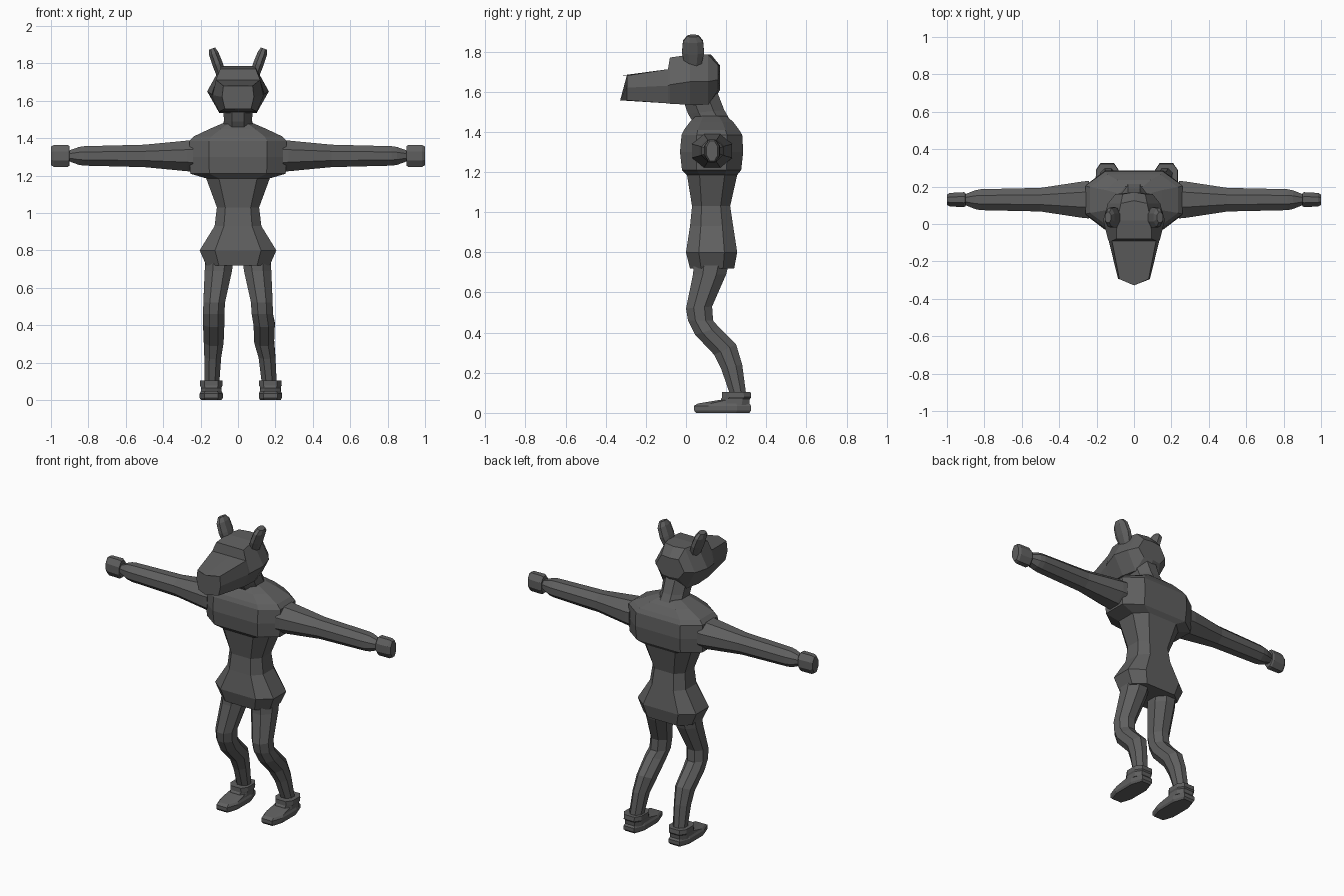
import bpy, bmesh
from mathutils import Vector as V

grey = bpy.data.materials.new("dark grey")
grey.diffuse_color = (0.115, 0.115, 0.115, 1)

BOXY = [(1, .5), (.6, 1), (-.6, 1), (-1, .5), (-1, -.5), (-.6, -1), (.6, -1), (1, -.5)]
ROUND = [(1, .41), (.41, 1), (-.41, 1), (-1, .41), (-1, -.41), (-.41, -1), (.41, -1), (1, -.41)]


def loft(name, rings):
    """Skin a closed, flat-faced tube through rings of equal point count."""
    bm = bmesh.new()
    loops = [[bm.verts.new(p) for p in r] for r in rings]
    n = len(loops[0])
    for a, b in zip(loops, loops[1:]):
        for i in range(n):
            j = (i + 1) % n
            bm.faces.new((a[i], a[j], b[j], b[i]))
    bm.faces.new(loops[0])
    bm.faces.new(loops[-1])
    bmesh.ops.recalc_face_normals(bm, faces=bm.faces)
    me = bpy.data.meshes.new(name)
    bm.to_mesh(me)
    bm.free()
    me.materials.append(grey)
    ob = bpy.data.objects.new(name, me)
    bpy.context.collection.objects.link(ob)
    return ob


def ring(c, u, v, shape=ROUND):
    return [V(c) + V(u) * a + V(v) * b for a, b in shape]


def level(z, hw, y0, y1, x=0, shape=BOXY):
    """Horizontal ring: half width, front y, back y."""
    return ring((x, (y0 + y1) / 2, z), (hw, 0, 0), (0, (y1 - y0) / 2, 0), shape)


# Torso with flared hips and square shoulders
loft("torso", [level(*r) for r in [
    (.72, .17, .02, .24), (.80, .205, 0, .255), (.93, .125, .02, .235),
    (1.03, .113, .03, .22), (1.185, .17, .005, .255), (1.21, .255, -.02, .275),
    (1.30, .26, -.03, .285), (1.385, .26, -.022, .28), (1.41, .235, -.01, .265),
    (1.45, .15, .02, .235), (1.48, .08, .05, .2)]])

# Neck leaning forward
loft("neck", [
    ring((0, .135, 1.44), (.08, 0, 0), (0, .095, 0)),
    ring((0, .10, 1.50), (.075, 0, 0), (0, .09, .01)),
    ring((0, .07, 1.58), (.08, 0, 0), (0, .085, .02))])


# Head and snout, as cross-sections from nose to back of skull
def head_ring(y, bow, top, wt, wm, zm, wb, bot):
    half = [(wt, top), (wm, zm), (wb, bot)]
    return ([(0, y + bow, top)] + [(x, y, z) for x, z in half] + [(0, y + bow, bot)]
            + [(-x, y, z) for x, z in reversed(half)])


loft("head", [head_ring(*r) for r in [
    (-.295, -.033, 1.68, .078, .085, 1.62, .07, 1.557),
    (-.09, 0, 1.712, .118, .135, 1.63, .10, 1.542),
    (-.08, 0, 1.77, .095, .14, 1.635, .10, 1.54),
    (.02, 0, 1.785, .09, .165, 1.65, .10, 1.535),
    (.11, .015, 1.785, .07, .14, 1.65, .08, 1.535),
    (.16, .01, 1.73, .06, .10, 1.66, .06, 1.61)]])

for s, side in ((-1, "left"), (1, "right")):
    # Ear: flat plate tilted outward
    axis = V((s * .055, 0, .15)).normalized()
    across = V((.15 * s, 0, -.055)).normalized()
    base = V((s * .085, .035, 1.73))
    loft(side + "_ear", [ring(base + axis * d, across * t, (0, w, 0))
                         for d, t, w in ((0, .026, .04), (.07, .028, .055),
                                         (.13, .026, .05), (.158, .018, .028))])

    # Arm tapering to the wrist, then a blocky hand
    def arm_ring(x, hy, hz):
        return ring((s * x, .13, 1.305), (0, hy, 0), (0, 0, hz))
    loft(side + "_arm", [arm_ring(*r) for r in [
        (.24, .10, .085), (.27, .098, .082), (.50, .063, .06), (.82, .056, .052),
        (.85, .05, .048), (.90, .03, .03), (.92, .03, .03)]])
    loft(side + "_hand", [arm_ring(*r) for r in [
        (.90, .035, .052), (.91, .04, .058), (.985, .036, .058), (1.0, .028, .05)]])

    # Leg: rings tilt to follow the bent knee; the right foot stands wider
    def leg_ring(x, hw, y0, z0, y1, z1):
        return ring((s * x, (y0 + y1) / 2, (z0 + z1) / 2), (hw, 0, 0),
                    (0, (y1 - y0) / 2, (z1 - z0) / 2))
    k = max(s, 0)
    loft(side + "_leg", [leg_ring(*r) for r in [
        (.10, .075, .04, .75, .215, .75), (.105, .073, .035, .69, .20, .69),
        (.127, .058, 0, .52, .13, .53), (.13, .057, .01, .46, .135, .46),
        (.13 + .01 * k, .057, .045, .39, .165, .425),
        (.13 + .01 * k, .053, .14, .29, .25, .34),
        (.135 + .02 * k, .045, .175, .22, .28, .24),
        (.14 + .027 * k, .04, .22, .09, .30, .09)]])

    # Shoe with sole and ankle cuff
    fx = s * (.143 + .03 * k)
    loft(side + "_shoe", [level(z, w, a, b, fx) for z, w, a, b in [
        (0, .055, .05, .315), (.012, .062, .04, .325), (.035, .062, .04, .325),
        (.047, .056, .06, .315), (.065, .052, .17, .31)]])
    loft(side + "_ankle_cuff", [level(z, w, a, b, fx) for z, w, a, b in [
        (.04, .056, .165, .315), (.07, .056, .175, .318), (.078, .061, .18, .325),
        (.105, .06, .18, .322)]])
